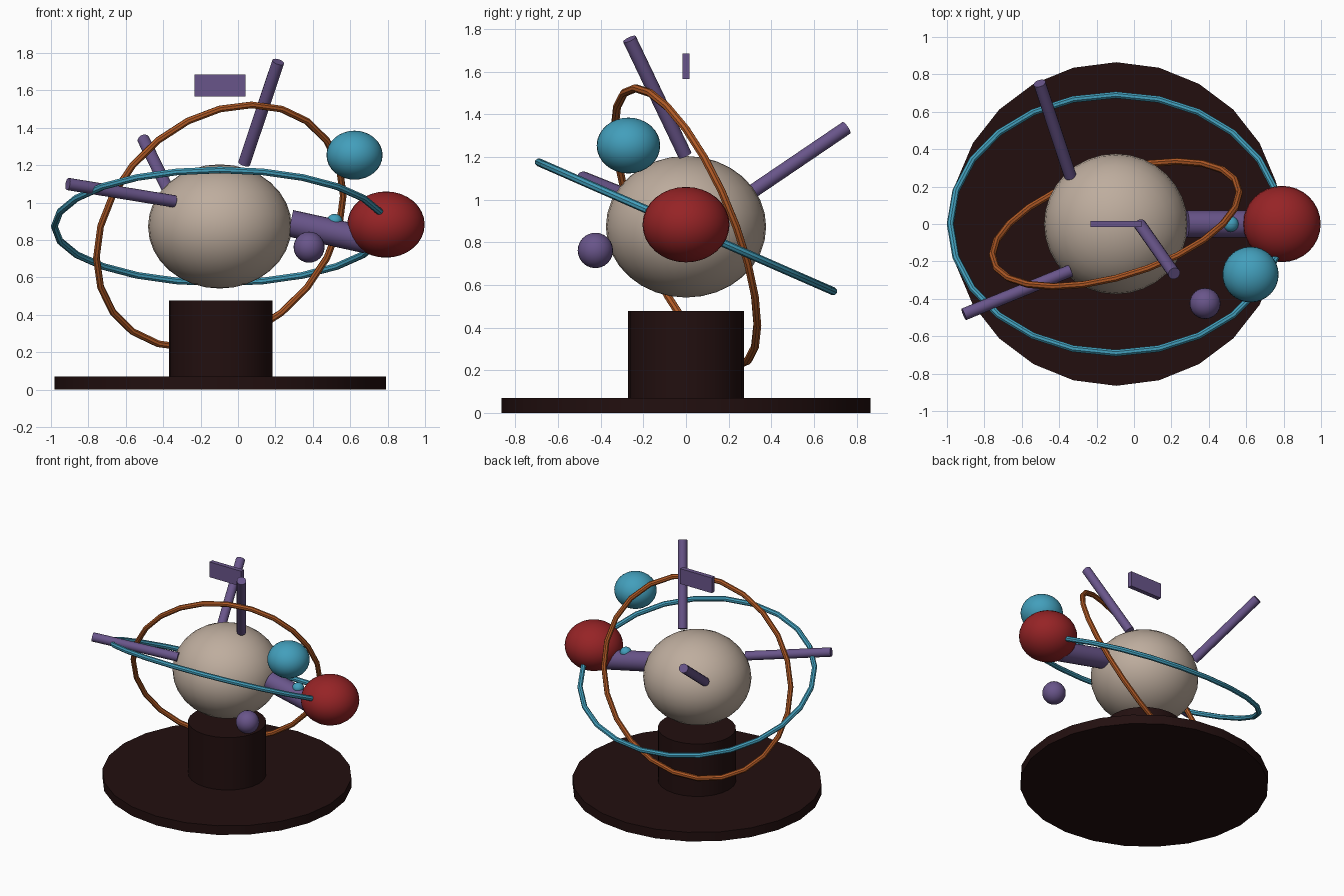
import bpy, math
from mathutils import Vector

if "Cube" in bpy.data.objects:
    bpy.data.objects.remove(bpy.data.objects["Cube"])


def material(name, rgb):
    m = bpy.data.materials.new(name)
    m.diffuse_color = (*rgb, 1)
    m.use_nodes = True
    m.node_tree.nodes["Principled BSDF"].inputs["Base Color"].default_value = m.diffuse_color
    return m


DARK = material("dark_brown", (0.016, 0.0048, 0.0048))
BEIGE = material("beige", (0.515, 0.418, 0.342))
PURPLE = material("purple", (0.141, 0.091, 0.255))
CYAN = material("cyan", (0.055, 0.345, 0.5))
RED = material("red", (0.305, 0.017, 0.019))
ORANGE = material("orange", (0.44, 0.102, 0.019))


def finish(name, mat):
    o = bpy.context.object
    o.name = name
    o.data.materials.append(mat)
    bpy.ops.object.transform_apply(location=False, rotation=True, scale=True)
    bpy.ops.object.shade_smooth_by_angle(angle=math.radians(35))
    return o


def ball(name, mat, loc, size, seg=32):
    bpy.ops.mesh.primitive_uv_sphere_add(segments=seg, ring_count=seg // 2, radius=1, location=loc)
    bpy.context.object.scale = size
    return finish(name, mat)


def drum(name, mat, x, z0, z1, rx, ry, sides):
    bpy.ops.mesh.primitive_cylinder_add(vertices=sides, radius=1, depth=z1 - z0,
                                        location=(x, 0, (z0 + z1) / 2))
    bpy.context.object.scale = (rx, ry, 1)
    return finish(name, mat)


def rod(name, mat, a, b, r, sides=16):
    a, b = Vector(a), Vector(b)
    d = b - a
    bpy.ops.mesh.primitive_cylinder_add(vertices=sides, radius=r, depth=d.length, location=(a + b) / 2)
    bpy.context.object.rotation_euler = d.to_track_quat('Z', 'Y').to_euler()
    return finish(name, mat)


def orbit(name, mat, u, v, r, seg=24, sides=8):
    """Elliptical tube around the core, spanned by half axes u and v."""
    c, u, v = Vector((CX, 0, CZ)), Vector(u), Vector(v)
    n = u.cross(v).normalized()
    verts, faces = [], []
    for i in range(seg):
        t = 2 * math.pi * i / seg
        tangent = (v * math.cos(t) - u * math.sin(t)).normalized()
        out = tangent.cross(n)
        p = c + u * math.cos(t) + v * math.sin(t)
        for j in range(sides):
            s = 2 * math.pi * j / sides
            verts.append(p + out * r * math.cos(s) + n * r * math.sin(s))
            k, i2, j2 = i * sides, (i + 1) % seg * sides, (j + 1) % sides
            faces.append((k + j, i2 + j, i2 + j2, k + j2))
    me = bpy.data.meshes.new(name)
    me.from_pydata(verts, [], faces)
    o = bpy.data.objects.new(name, me)
    bpy.context.collection.objects.link(o)
    bpy.ops.object.select_all(action='DESELECT')
    o.select_set(True)
    bpy.context.view_layer.objects.active = o
    return finish(name, mat)


CX, CZ = -0.097, 0.873   # centre of the core

# stand
drum("base_disc", DARK, -0.095, 0, 0.071, 0.885, 0.865, 24)
drum("pedestal", DARK, -0.093, 0.071, 0.478, 0.277, 0.271, 24)

# core and orbiting balls
ball("core", BEIGE, (CX, 0, CZ), (0.384, 0.376, 0.332))
ball("red_ball", RED, (0.791, 0, 0.883), (0.207, 0.204, 0.177))
ball("cyan_ball", CYAN, (0.623, -0.27, 1.254), (0.15, 0.149, 0.131))
ball("purple_ball", PURPLE, (0.38, -0.425, 0.762), (0.083, 0.083, 0.083), 24)
ball("small_cyan_ball", CYAN, (0.517, 0, 0.903), (0.042, 0.042, 0.037), 16)

# orbit rings
orbit("cyan_ring", CYAN, (0.885, 0, 0), (0, 0.69, -0.302), 0.019)
orbit("orange_ring", ORANGE, (0.66, 0.167, 0.167), (0, -0.29, 0.628), 0.019)

# arm to the red ball, and spokes
rod("arm", PURPLE, (0.28, 0, 0.89), (0.69, 0, 0.80), 0.072, 24)
rod("top_spoke", PURPLE, (0.033, -0.005, 1.21), (0.215, -0.265, 1.753), 0.033)
rod("back_spoke", PURPLE, (-0.34, 0.255, 1.0), (-0.505, 0.752, 1.337), 0.033)
rod("front_spoke", PURPLE, (-0.34, -0.25, 1.007), (-0.91, -0.483, 1.1), 0.033)

# floating plate
bpy.ops.mesh.primitive_cube_add(size=1, location=(-0.097, 0, 1.626))
bpy.context.object.scale = (0.273, 0.034, 0.118)
finish("plate", PURPLE)
